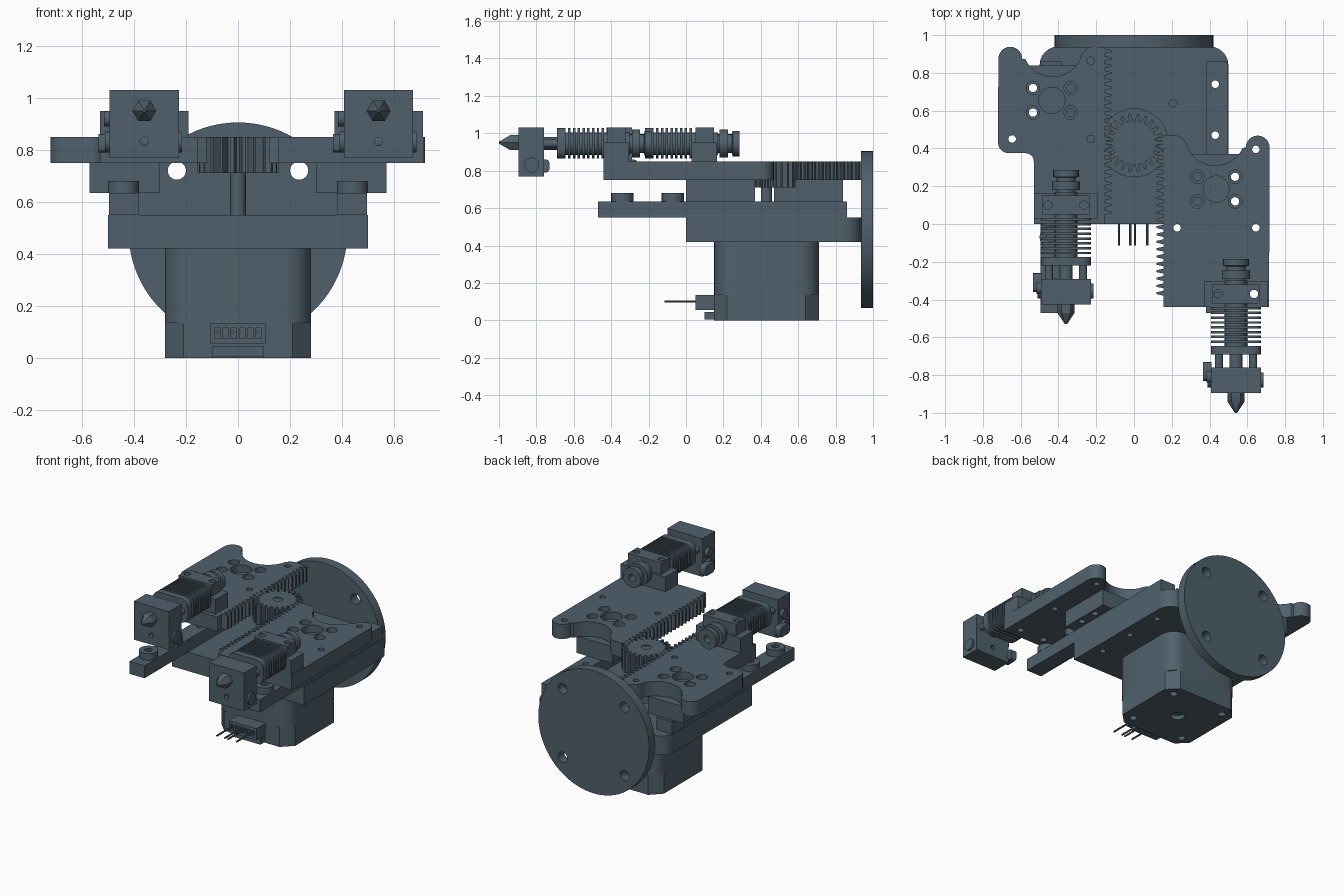
import bpy, bmesh, math

cube = bpy.data.objects.get("Cube")
if cube:
    bpy.data.objects.remove(cube, do_unlink=True)

mat = bpy.data.materials.new("slate_blue_grey")
mat.use_nodes = True
SLATE = (0.08, 0.118, 0.148, 1)
mat.diffuse_color = SLATE
mat.node_tree.nodes["Principled BSDF"].inputs["Base Color"].default_value = SLATE


def finish(name, bm):
    """Weld, fix normals, and turn a bmesh into a shaded object."""
    bmesh.ops.remove_doubles(bm, verts=bm.verts, dist=0.0002)
    bmesh.ops.recalc_face_normals(bm, faces=bm.faces)
    mesh = bpy.data.meshes.new(name)
    bm.to_mesh(mesh)
    bm.free()
    mesh.materials.append(mat)
    ob = bpy.data.objects.new(name, mesh)
    bpy.context.scene.collection.objects.link(ob)
    bpy.ops.object.select_all(action='DESELECT')
    ob.select_set(True)
    bpy.context.view_layer.objects.active = ob
    bpy.ops.object.shade_smooth_by_angle(angle=math.radians(30))
    return ob


def arc(cx, cy, r, a0, a1, n=8):
    step = math.radians(a1 - a0) / n
    return [(cx + r * math.cos(math.radians(a0) + i * step),
             cy + r * math.sin(math.radians(a0) + i * step)) for i in range(n + 1)]


def circle(cx, cy, r, n=24):
    return arc(cx, cy, r, 0, 360, n)[:-1]


def rounded(x0, x1, y0, y1, radii, n=6):
    """Rectangle with a radius per corner, from the low corner counterclockwise."""
    pts = []
    corners = [(x0, y0, 1, 1), (x1, y0, -1, 1), (x1, y1, -1, -1), (x0, y1, 1, -1)]
    for i, ((x, y, sx, sy), r) in enumerate(zip(corners, radii)):
        pts += arc(x + sx * r, y + sy * r, r, 180 + 90 * i, 270 + 90 * i, n) if r else [(x, y)]
    return pts


def prism(name, outline, lo, hi, holes=(), axis='z'):
    """Extrude a flat outline with holes along z, y or x."""
    curve = bpy.data.curves.new(name, 'CURVE')
    curve.dimensions = '2D'
    curve.fill_mode = 'BOTH'
    curve.extrude = (hi - lo) / 2
    for loop in [outline, *holes]:
        spline = curve.splines.new('POLY')
        spline.points.add(len(loop) - 1)
        spline.use_cyclic_u = True
        for p, (u, v) in zip(spline.points, loop):
            p.co = (u, v, 0, 1)
    temp = bpy.data.objects.new(name, curve)
    bpy.context.scene.collection.objects.link(temp)
    bpy.context.view_layer.update()
    mesh = bpy.data.meshes.new_from_object(temp.evaluated_get(bpy.context.evaluated_depsgraph_get()))
    bm = bmesh.new()
    bm.from_mesh(mesh)
    bpy.data.objects.remove(temp, do_unlink=True)
    bpy.data.meshes.remove(mesh)
    for vert in bm.verts:
        u, v, w = vert.co
        w += (lo + hi) / 2
        vert.co = {'z': (u, v, w), 'y': (u, w, v), 'x': (w, u, v)}[axis]
    return finish(name, bm)


def box(name, x0, x1, y0, y1, z0, z1, holes=()):
    return prism(name, rounded(x0, x1, y0, y1, [0] * 4), z0, z1, holes)


def lathe(name, profile, cx, cz, n=24):
    """Turn (radius, y) points around an axis along y."""
    bm = bmesh.new()
    rings = [[bm.verts.new((x, y, z)) for x, z in circle(cx, cz, max(r, 0.001), n)] for r, y in profile]
    for a, b in zip(rings, rings[1:]):
        for i in range(n):
            bm.faces.new((a[i], a[(i + 1) % n], b[(i + 1) % n], b[i]))
    bm.faces.new(rings[0])
    bm.faces.new(rings[-1])
    return finish(name, bm)


GEAR_Y, TEETH, PITCH_R = 0.43, 22, 0.136
PITCH = 2 * math.pi * PITCH_R / TEETH

# Stepper motor, shaft and gear
screws = [circle(sx * 0.2, GEAR_Y + sy * 0.2, 0.025, 12) for sx in (-1, 1) for sy in (-1, 1)]
foot = rounded(-0.28, 0.28, 0.15, 0.71, [0.07] * 4, 1)
prism("motor_end_cap", foot, 0, 0.03, screws + [circle(0, GEAR_Y, 0.045)])
prism("motor_lower_body", foot, 0.03, 0.135)
prism("motor_upper_body", rounded(-0.28, 0.28, 0.15, 0.71, [0.1] * 4), 0.135, 0.42)
prism("motor_shaft", circle(0, GEAR_Y, 0.03), 0.4, 0.72)
gear = []
for i in range(TEETH):
    for off, r in ((-0.34, 0.116), (-0.14, 0.155), (0.14, 0.155), (0.34, 0.116)):
        a = 2 * math.pi * (i + off) / TEETH
        gear.append((r * math.cos(a), GEAR_Y + r * math.sin(a)))
prism("pinion_gear", gear, 0.71, 0.85, [circle(0, GEAR_Y, 0.03)])
prism("gear_hub", circle(0, GEAR_Y, 0.03), 0.72, 0.845)

# Motor connector
slots = [rounded(x - 0.011, x + 0.011, 0.075, 0.115, [0] * 4)
         for x in [-0.08 + 0.032 * i for i in range(6)]]
prism("connector_shell", rounded(-0.105, 0.105, 0.055, 0.135, [0] * 4), 0.05, 0.1, slots, 'y')
box("connector_back", -0.105, 0.105, 0.1, 0.16, 0.055, 0.135)
box("connector_tongue", -0.1, 0.1, 0.1, 0.16, 0.005, 0.045)
for i, x in enumerate((-0.08, -0.02, 0.005, 0.07)):
    lathe(f"connector_pin_{i + 1}", [(0.006, -0.115), (0.006, 0.12)], x, 0.1, 8)

# Base plate with gear clearance, and round mounting flange
rail_y = [0.74, 0.47, 0.2]
base_holes = [circle(s * 0.43, y, 0.02, 16) for s in (-1, 1) for y in rail_y]
base_holes += [circle(0.205, 0.64, 0.02, 16), circle(0, GEAR_Y, 0.18, 40)]
prism("base_plate", rounded(-0.5, 0.5, 0, 0.94, [0, 0, 0.1, 0.1]), 0.42, 0.55, base_holes)
prism("motor_face", circle(0, GEAR_Y, 0.19, 40), 0.42, 0.47)
flange_holes = [circle(sx * 0.235, 0.485 + sz * 0.235, 0.035) for sx in (-1, 1) for sz in (-1, 1)]
prism("mounting_flange", circle(0, 0.485, 0.42, 96), 0.935, 1.0, flange_holes, 'y')


def carriage(side, label, shift, front):
    """Rail, slider and toothed plate for one side."""
    def mirror(points):
        return [(side * x, y) for x, y in points]

    # Linear rail and its screws
    box(label + "_rail", *sorted((side * 0.38, side * 0.495)), -0.47, 0.86, 0.55, 0.635,
        [circle(side * 0.43, y, 0.02, 16) for y in rail_y])
    for y in (-0.07, -0.34):
        prism(label + "_rail_screw", circle(side * 0.44, y, 0.06), 0.635, 0.68,
              [circle(side * 0.44, y, 0.025, 6)])
    # Slider block
    mid = 0.655 + shift
    bolts = [circle(side * x, mid + dy, 0.022, 16) for x in (0.335, 0.535) for dy in (-0.065, 0.065)]
    box(label + "_slider", *sorted((side * 0.3, side * 0.57)), mid - 0.185, mid + 0.185, 0.635, 0.75, bolts)
    # Toothed plate with an ear and a scooped rear edge
    top = 0.94 + shift
    edge = [(0.155, top)]
    k = math.floor((top - GEAR_Y) / PITCH) - 1
    while GEAR_Y + k * PITCH > front + PITCH / 2:
        y = GEAR_Y + (k + 0.5) * PITCH
        edge += [(0.157, y + 0.34 * PITCH), (0.12, y + 0.13 * PITCH),
                 (0.12, y - 0.13 * PITCH), (0.157, y - 0.34 * PITCH)]
        k -= 1
    edge.append((0.155, front))
    if side < 0:
        edge += [(0.53, front)] + arc(0.575, 0.33, 0.045, 180, 90, 5) + arc(0.665, 0.43, 0.055, -90, 0, 5)
    else:
        edge.append((0.715, front))
    edge += arc(0.655, 0.875 + shift, 0.063, 0, 180, 12)
    edge += arc(0.43, 0.94 + shift, 0.16, -25, -155, 16) + arc(0.21, 0.865 + shift, 0.075, 10, 90, 6)
    hot_x = 0.54 if side > 0 else 0.36
    holes = [circle(side * x, mid + dy, 0.036, 20) for x in (0.335, 0.535) for dy in (-0.065, 0.065)]
    holes += [circle(side * 0.435, mid, 0.069, 32), circle(side * 0.645, (0.865 if side > 0 else 0.45) + shift, 0.02, 16)]
    holes += [circle(side * 0.228, 0.45 + shift, 0.02, 16)]
    holes += [circle(side * 0.645, 0.45 + shift, 0.02, 16)] if side > 0 else [circle(-0.228, 0.865, 0.02, 16)]
    holes += [circle(side * hot_x + dx, 0.1 + shift, 0.022, 16) for dx in (-0.095, 0.095)]
    prism(label + "_rack_plate", mirror(edge), 0.75, 0.85, holes)
    # Counterbore floors
    bores = [circle(side * x, mid + dy, 0.022, 16) for x in (0.335, 0.535) for dy in (-0.065, 0.065)]
    box(label + "_bore_floor", *sorted((side * 0.29, side * 0.58)), mid - 0.11, mid + 0.11, 0.752, 0.8, bores)


def hotend(cx, label, shift):
    """Nozzle assembly lying along y, held by a clamp."""
    cz = 0.945
    Y = lambda y: y + shift
    ends = [circle(cx + dx, Y(0.1), 0.022, 16) for dx in (-0.095, 0.095)]
    box(label + "_clamp_base", cx - 0.17, cx + 0.17, Y(0.03), Y(0.165), 0.85, 0.95, ends)
    box(label + "_clamp_cap", cx - 0.125, cx + 0.125, Y(0.05), Y(0.15), 0.95, 1.03, ends)
    # Heat sink: end plate, core, repeated fins
    section = rounded(cx - 0.133, cx + 0.133, cz - 0.08, cz + 0.083, [0.05] * 4, 4)
    prism(label + "_sink_plate", section, Y(-0.22), Y(-0.175), (), 'y')
    fin = prism(label + "_sink_fins", section, Y(-0.16), Y(-0.147), (), 'y')
    rows = fin.modifiers.new("Fins", 'ARRAY')
    rows.count = 8
    rows.use_relative_offset = False
    rows.use_constant_offset = True
    rows.constant_offset_displace = (0, 0.0255, 0)
    lathe(label + "_sink_core", [(0.06, Y(-0.2)), (0.06, Y(0.17))], cx, cz)
    # Rear collar with filament inlet
    lathe(label + "_collar", [(0.05, Y(0.15)), (0.05, Y(0.18)), (0.075, Y(0.18)), (0.075, Y(0.225)),
                              (0.05, Y(0.225)), (0.05, Y(0.245)), (0.068, Y(0.25)), (0.068, Y(0.285)),
                              (0.025, Y(0.285)), (0.025, Y(0.22))], cx, cz)
    # Heat break and stand-off rods
    for dx, r in ((-0.09, 0.022), (0, 0.035), (0.09, 0.022)):
        lathe(label + "_heat_break", [(r, Y(-0.32)), (r, Y(-0.2))], cx + dx, cz, 16)
    # Heater block, hex nozzle and side fittings
    block = rounded(cx - 0.133, cx + 0.133, 0.768, 1.03, [0] * 4)
    prism(label + "_heater_block", block, Y(-0.425), Y(-0.29), [circle(cx, 0.832, 0.016, 12)], 'y')
    lathe(label + "_nozzle", [(0.046, Y(-0.42)), (0.046, Y(-0.47)), (0.006, Y(-0.53))], cx, 0.95, 6)
    prism(label + "_cartridge", circle(Y(-0.355), 0.83, 0.04), cx - 0.15, cx + 0.145, (), 'x')
    prism(label + "_sensor", circle(Y(-0.34), 0.92, 0.03), cx - 0.155, cx - 0.12, (), 'x')
    prism(label + "_wire_clip", rounded(Y(-0.36), Y(-0.26), 0.79, 0.86, [0.02] * 4, 3),
          cx - 0.175, cx - 0.13, (), 'x')


carriage(-1, "right", 0.0, 0.0)
carriage(1, "left", -0.47, -0.44)
hotend(-0.36, "right", 0.0)
hotend(0.54, "left", -0.47)
